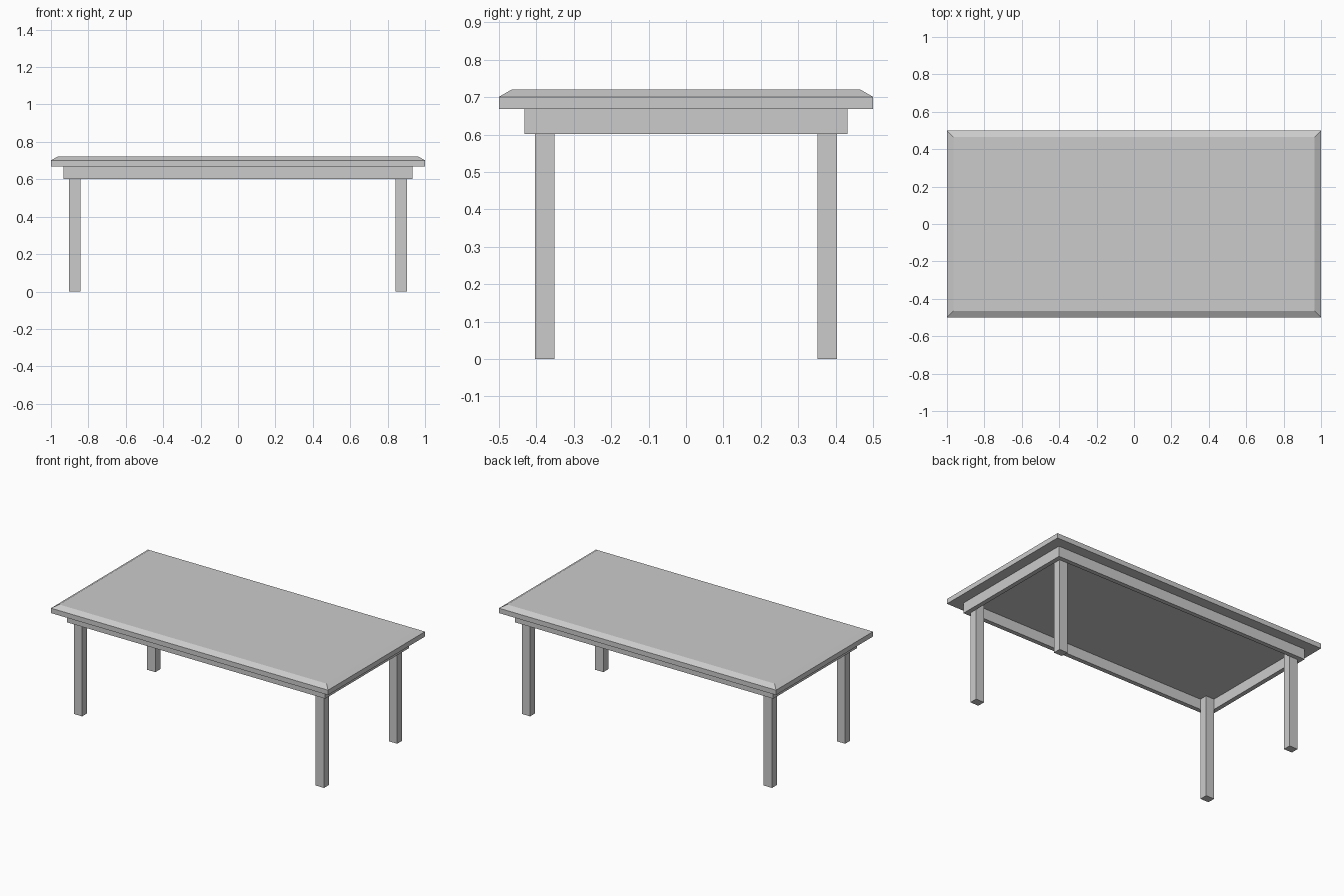
import bpy, bmesh

if "Cube" in bpy.data.objects:
    bpy.data.objects.remove(bpy.data.objects["Cube"])


def make_object(name, bm):
    bmesh.ops.recalc_face_normals(bm, faces=bm.faces)
    mesh = bpy.data.meshes.new(name)
    bm.to_mesh(mesh)
    bm.free()
    obj = bpy.data.objects.new(name, mesh)
    bpy.context.collection.objects.link(obj)
    return obj


def rect_loop(bm, hx, hy, z):
    return [bm.verts.new((sx * hx, sy * hy, z))
            for sx, sy in ((-1, -1), (1, -1), (1, 1), (-1, 1))]


def bridge(bm, a, b):
    for i in range(4):
        j = (i + 1) % 4
        bm.faces.new((a[i], a[j], b[j], b[i]))


UNDERSIDE = 0.669

# Tabletop: slab with a chamfered upper edge
bm = bmesh.new()
loops = [rect_loop(bm, *p) for p in ((1.0, 0.5, UNDERSIDE), (1.0, 0.5, 0.701), (0.965, 0.465, 0.721))]
for a, b in zip(loops, loops[1:]):
    bridge(bm, a, b)
bm.faces.new(loops[0])
bm.faces.new(loops[-1])
make_object("tabletop", bm)

# Apron: hollow rectangular frame under the top
bm = bmesh.new()
frame = [rect_loop(bm, *p) for p in ((0.932, 0.432, 0.601), (0.932, 0.432, UNDERSIDE),
                                     (0.903, 0.403, UNDERSIDE), (0.903, 0.403, 0.601))]
for k in range(4):
    bridge(bm, frame[k], frame[(k + 1) % 4])
make_object("apron", bm)

# Legs: one in each inner corner of the apron, reaching the top
for side, sx in (("left", -1), ("right", 1)):
    for end, sy in (("front", -1), ("back", 1)):
        bm = bmesh.new()
        bmesh.ops.create_cube(bm, size=1)
        bmesh.ops.scale(bm, vec=(0.06, 0.051, UNDERSIDE), verts=bm.verts)
        leg = make_object(f"{end}_{side}_leg", bm)
        leg.location = (sx * 0.873, sy * 0.3775, UNDERSIDE / 2)
